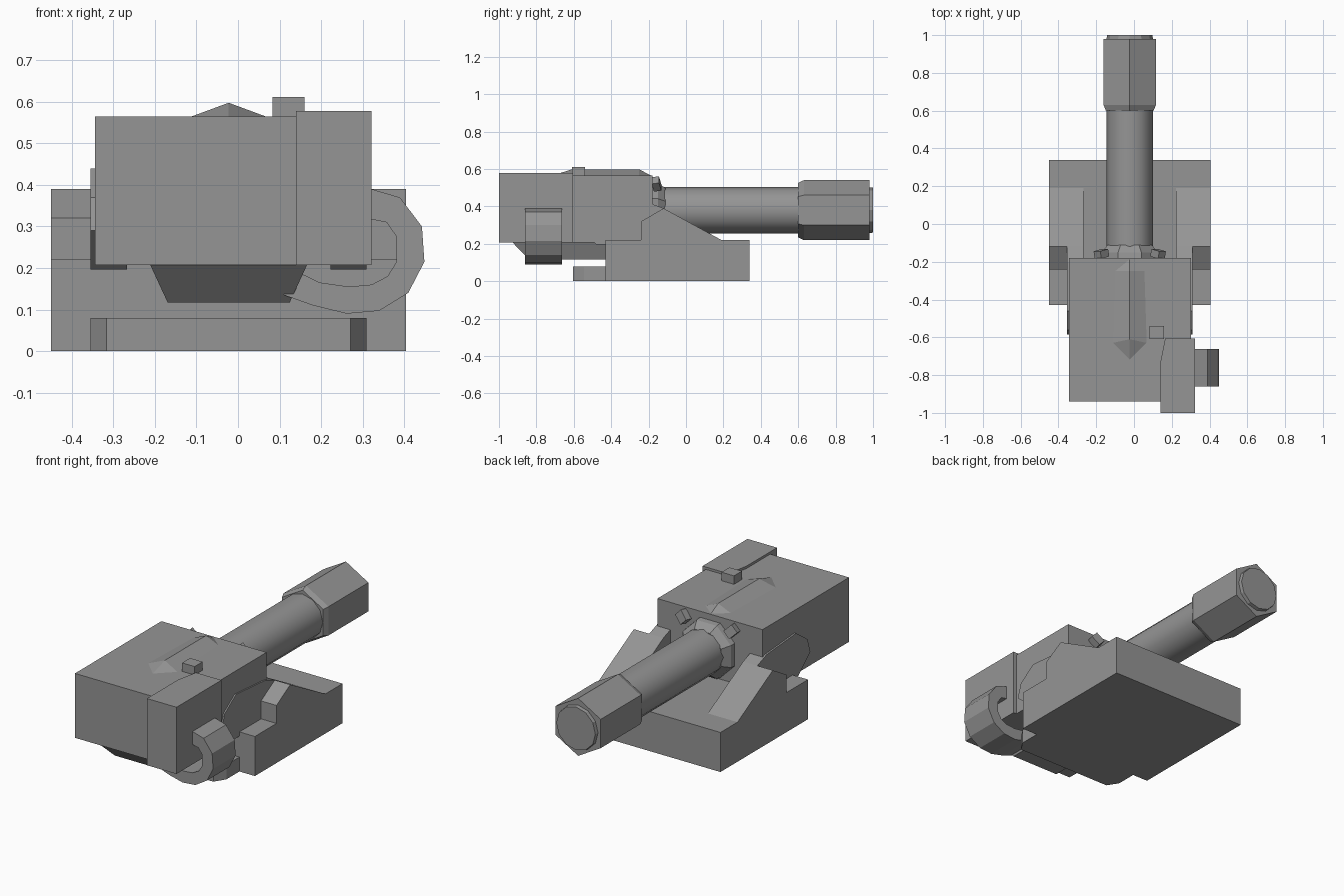
import bpy, bmesh, math
from mathutils import Vector, Matrix

cube = bpy.data.objects.get("Cube")
if cube:
    bpy.data.objects.remove(cube, do_unlink=True)

CX = -0.0225   # centre line of the gun
AXIS_Z = 0.38  # barrel height

grey = bpy.data.materials.new("gunmetal_grey")
grey.use_nodes = True
colour = (0.3, 0.3, 0.3, 1)
grey.diffuse_color = colour
grey.node_tree.nodes["Principled BSDF"].inputs["Base Color"].default_value = colour


def finish(name, bm):
    bmesh.ops.recalc_face_normals(bm, faces=bm.faces)
    mesh = bpy.data.meshes.new(name)
    bm.to_mesh(mesh)
    bm.free()
    mesh.materials.append(grey)
    obj = bpy.data.objects.new(name, mesh)
    bpy.context.collection.objects.link(obj)
    return obj


def loft(name, rings):
    """Skin closed rings of equal point count and cap both ends."""
    bm = bmesh.new()
    loops = [[bm.verts.new(p) for p in ring] for ring in rings]
    n = len(loops[0])
    for a, b in zip(loops, loops[1:]):
        for i in range(n):
            j = (i + 1) % n
            bm.faces.new((a[i], a[j], b[j], b[i]))
    bm.faces.new(loops[0])
    bm.faces.new(loops[-1])
    return finish(name, bm)


def box(name, x, y, z, turn=None):
    bm = bmesh.new()
    bmesh.ops.create_cube(bm, size=1)
    lo, hi = Vector((x[0], y[0], z[0])), Vector((x[1], y[1], z[1]))
    bm.transform(Matrix.Translation((lo + hi) / 2) @ (turn or Matrix()) @ Matrix.Diagonal((*(hi - lo), 1)))
    return finish(name, bm)


def side_profile(name, pts, x0, x1):
    return loft(name, [[(x, y, z) for y, z in pts] for x in (x0, x1)])


def flat_profile(name, pts, z0, z1):
    return loft(name, [[(x, y, z) for x, y in pts] for z in (z0, z1)])


def turned(name, stations, sides, start=0.0):
    """Solid around the barrel axis from (y, radius) stations."""
    angles = [start + 2 * math.pi * i / sides for i in range(sides)]
    return loft(name, [[(CX + r * math.cos(a), y, AXIS_Z + r * math.sin(a)) for a in angles]
                       for y, r in stations])


# Base block and chamfered front foot
box("base", (CX - 0.4275, CX + 0.4275), (-0.43, 0.34), (0, 0.22))
flat_profile("front_foot", [(CX - 0.3325, -0.42), (CX - 0.3325, -0.545), (CX - 0.294, -0.605),
                            (CX + 0.294, -0.605), (CX + 0.3325, -0.545), (CX + 0.3325, -0.42)], 0, 0.08)

# Stepped outer cheeks and taller inner plates on both sides
cheek = [(-0.24, 0.2), (-0.24, 0.32), (-0.12, 0.39), (0.19, 0.22), (0.19, 0.2)]
plate = [(0.19, 0.22), (-0.12, 0.39), (-0.2, 0.42), (-0.46, 0.44), (-0.56, 0.37),
         (-0.585, 0.29), (-0.48, 0.197), (0.19, 0.197)]
for side, s in (("left", 1), ("right", -1)):
    side_profile(side + "_cheek", cheek, CX + s * 0.3325, CX + s * 0.4275)
    side_profile(side + "_inner_plate", plate, CX + s * 0.245, CX + s * 0.3325)

# Breech housing with the feed box on its left
box("breech_housing", (-0.345, 0.302), (-0.94, -0.18), (0.207, 0.565))
flat_profile("feed_box", [(0.14, -1), (0.322, -1), (0.322, -0.605), (0.165, -0.605), (0.14, -0.73)],
             0.207, 0.578)
box("top_knob", (0.083, 0.16), (-0.61, -0.54), (0.56, 0.612))

# Tapered belly below the housing
def belly_ring(z, w, y0, y1):
    return [(CX - w, y0, z), (CX + w, y0, z), (CX + w, y1, z), (CX - w, y1, z)]

loft("belly", [belly_ring(0.21, 0.19, -0.93, -0.25), belly_ring(0.117, 0.147, -0.84, -0.25)])

# Roof ridge on the housing: a pitched strip with pointed ends
bm = bmesh.new()
rim = [bm.verts.new((CX + x, y, 0.564)) for x, y in
       [(0, -0.72), (0.092, -0.63), (0.08, -0.25), (0, -0.185), (-0.08, -0.25), (-0.092, -0.63)]]
front, back = [bm.verts.new((CX, y, 0.598)) for y in (-0.61, -0.25)]
bm.faces.new(rim)
for tri in ((0, 1, front), (5, 0, front), (2, 3, back), (3, 4, back)):
    bm.faces.new((rim[tri[0]], rim[tri[1]], tri[2]))
bm.faces.new((rim[1], rim[2], back, front))
bm.faces.new((rim[4], rim[5], front, back))
finish("roof_ridge", bm)

# Curved ammunition chute
outer = [(0.31, 0.39), (0.322, 0.39), (0.39, 0.37), (0.443, 0.3), (0.449, 0.215), (0.41, 0.14),
         (0.34, 0.097), (0.262, 0.09), (0.18, 0.11), (0.11, 0.135)]
inner = [(0.31, 0.317), (0.322, 0.317), (0.358, 0.31), (0.382, 0.275), (0.382, 0.215), (0.36, 0.18),
         (0.322, 0.16), (0.267, 0.155), (0.197, 0.165), (0.135, 0.195)]
loft("ammo_chute", [[(ox, -0.86, oz), (ox, -0.662, oz), (ix, -0.662, iz), (ix, -0.86, iz)]
                    for (ox, oz), (ix, iz) in zip(outer, inner)])

# Barrel, collar and hexagonal muzzle
barrel = turned("barrel", [(-0.2, 0.124), (0.62, 0.124)], 12)
turned("collar", [(-0.19, 0.165), (-0.15, 0.16), (-0.11, 0.126)], 8, math.pi / 8)
turned("muzzle", [(0.6, 0.146), (0.63, 0.16), (0.98, 0.16)], 6, math.pi / 6)
turned("muzzle_cap", [(0.97, 0.124), (1.0, 0.12)], 12)

# Tilted lugs on the collar
for side, s in (("left", 1), ("right", -1)):
    x = CX + s * 0.15
    box(side + "_lug", (x - 0.025, x + 0.025), (-0.178, -0.138), (0.49, 0.55),
        Matrix.Rotation(s * math.radians(45), 4, 'Y') @ Matrix.Rotation(math.radians(12), 4, 'X'))

# Smooth the round barrel, keep its ends sharp
bpy.ops.object.select_all(action='DESELECT')
barrel.select_set(True)
bpy.context.view_layer.objects.active = barrel
bpy.ops.object.shade_smooth_by_angle(angle=math.radians(35))
